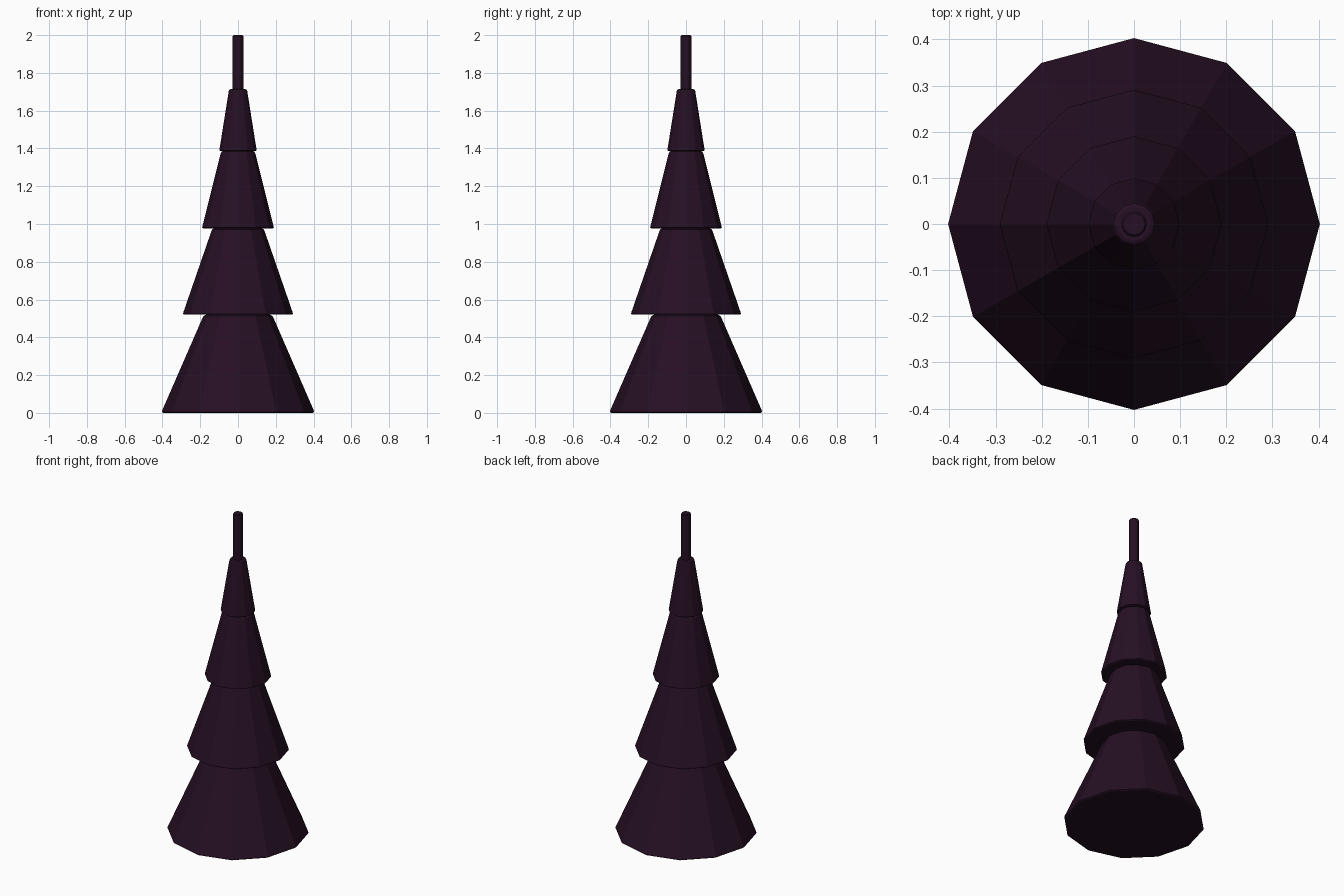
import bpy, bmesh, math

if "Cube" in bpy.data.objects:
    bpy.data.objects.remove(bpy.data.objects["Cube"])

SIDES = 12

plum = bpy.data.materials.new("dark_plum")
plum.diffuse_color = (0.019, 0.005, 0.017, 1)
plum.use_nodes = True
plum.node_tree.nodes["Principled BSDF"].inputs["Base Color"].default_value = plum.diffuse_color


def lathe(name, profile):
    """Closed 12-sided solid from (radius, z) points, bottom to top."""
    bm = bmesh.new()
    rings = []
    for r, z in profile:
        rings.append([bm.verts.new((r * math.cos(2 * math.pi * i / SIDES),
                                    r * math.sin(2 * math.pi * i / SIDES), z))
                      for i in range(SIDES)])
    for a, b in zip(rings, rings[1:]):
        for i in range(SIDES):
            j = (i + 1) % SIDES
            bm.faces.new((a[i], a[j], b[j], b[i]))
    bm.faces.new(rings[0][::-1])
    bm.faces.new(rings[-1])
    mesh = bpy.data.meshes.new(name)
    bm.to_mesh(mesh)
    bm.free()
    mesh.materials.append(plum)
    obj = bpy.data.objects.new(name, mesh)
    bpy.context.collection.objects.link(obj)
    return obj


def tier(name, z0, z1, r0, r1, lip, round_top):
    """Tapered tier with a tiny lip at the base and a rounded shoulder."""
    t = round_top
    lathe(name, [(r0 - lip, z0), (r0, z0 + lip * 0.6), (r0 - lip * 0.2, z0 + lip * 1.6),
                 (r1, z1 - t), (r1 - t * 0.35, z1 - t * 0.3), (r1 - t, z1)])


# Four stacked tiers, widest at the bottom
tier("bottom_tier", 0.0, 0.52, 0.403, 0.19, 0.008, 0.022)
tier("lower_middle_tier", 0.52, 0.977, 0.291, 0.142, 0.007, 0.018)
tier("upper_middle_tier", 0.977, 1.387, 0.19, 0.092, 0.006, 0.014)
tier("top_tier", 1.387, 1.715, 0.099, 0.049, 0.005, 0.012)

# Thin rod at the tip
lathe("tip_rod", [(0.028, 1.70), (0.028, 1.995), (0.024, 2.0)])
